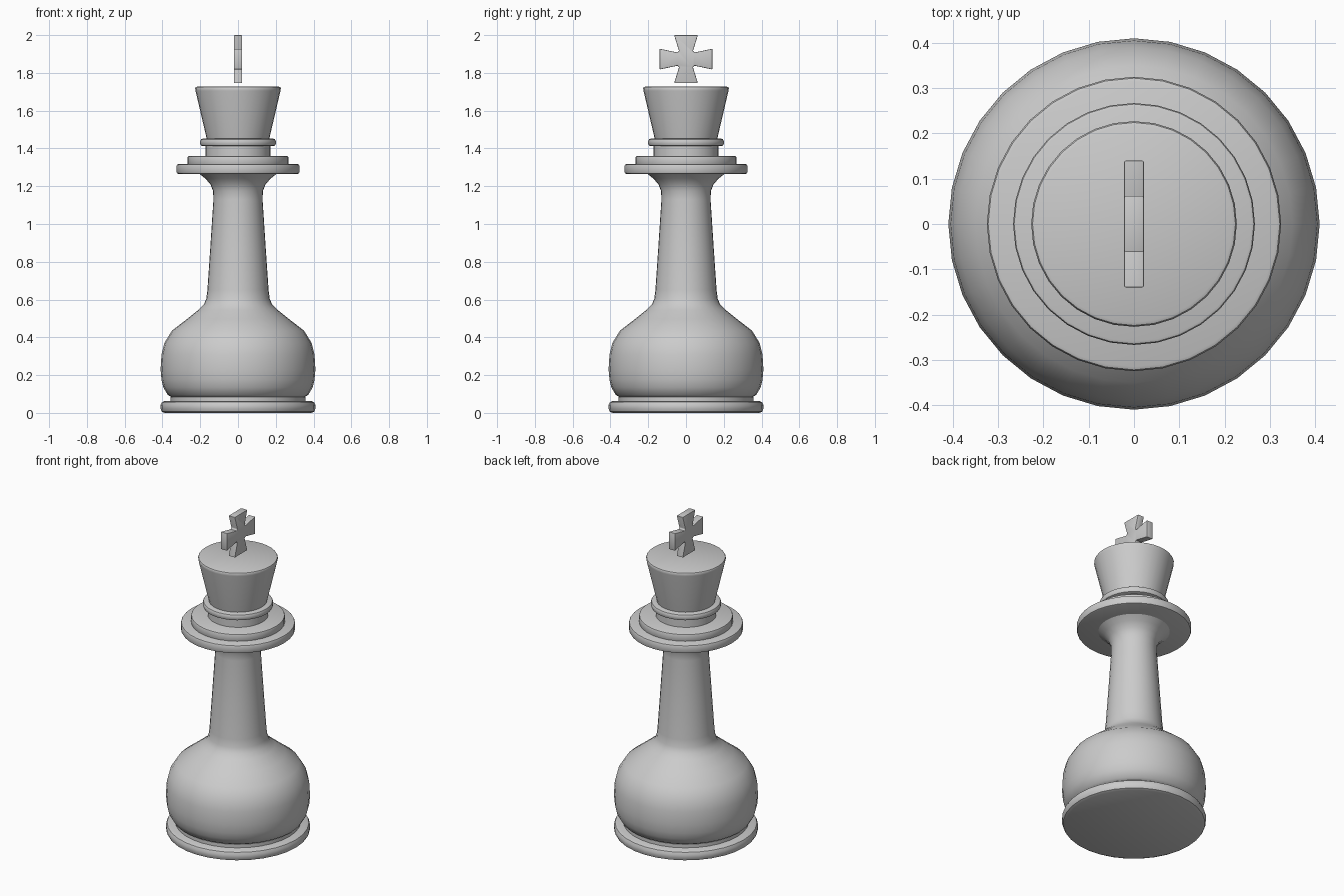
import bpy, bmesh, math

SEGMENTS = 32

old = bpy.data.objects.get("Cube")
if old:
    bpy.data.objects.remove(old, do_unlink=True)

grey = bpy.data.materials.new("plain grey")
grey.use_nodes = True
colour = (0.6, 0.6, 0.6, 1)
grey.diffuse_color = colour
grey.node_tree.nodes["Principled BSDF"].inputs["Base Color"].default_value = colour


def finish(bm, name, angle=40):
    """Turn a bmesh into a smooth-shaded object that keeps its sharp edges."""
    bmesh.ops.recalc_face_normals(bm, faces=bm.faces)
    mesh = bpy.data.meshes.new(name)
    bm.to_mesh(mesh)
    bm.free()
    mesh.materials.append(grey)
    obj = bpy.data.objects.new(name, mesh)
    bpy.context.collection.objects.link(obj)
    bpy.ops.object.select_all(action='DESELECT')
    obj.select_set(True)
    bpy.context.view_layer.objects.active = obj
    bpy.ops.object.shade_smooth_by_angle(angle=math.radians(angle))
    return obj


def lathe(name, profile):
    """Revolve (radius, height) points around z and cap both ends."""
    bm = bmesh.new()
    rings = []
    for r, z in profile:
        turns = [2 * math.pi * i / SEGMENTS for i in range(SEGMENTS)]
        rings.append([bm.verts.new((r * math.cos(a), r * math.sin(a), z)) for a in turns])
    for low, high in zip(rings, rings[1:]):
        for i in range(SEGMENTS):
            j = (i + 1) % SEGMENTS
            bm.faces.new((low[i], low[j], high[j], high[i]))
    bm.faces.new(rings[0])
    bm.faces.new(rings[-1])
    return finish(bm, name)


def disc(name, radius, bottom, top, b):
    """Round plate with chamfered rims."""
    c = b * 0.3
    return lathe(name, [(radius - b, bottom), (radius - c, bottom + c), (radius, bottom + b),
                        (radius, top - b), (radius - c, top - c), (radius - b, top)])


# Foot and the recess above it
disc("base_rim", 0.41, 0, 0.063, 0.022)
lathe("base_recess", [(0.357, 0.055), (0.357, 0.085)])

# Bulbous body flowing into the tapered stem
lathe("body_and_stem", [
    (0.345, 0.08), (0.372, 0.095), (0.395, 0.135), (0.405, 0.175), (0.41, 0.23),
    (0.405, 0.31), (0.39, 0.37), (0.35, 0.435), (0.27, 0.497), (0.21, 0.545),
    (0.182, 0.572), (0.168, 0.603), (0.162, 0.65), (0.147, 0.87), (0.13, 1.13),
    (0.132, 1.175), (0.146, 1.21), (0.172, 1.24), (0.21, 1.27)])

# Stepped collar
disc("collar_plate", 0.325, 1.265, 1.317, 0.01)
disc("collar_step", 0.267, 1.31, 1.36, 0.008)
lathe("neck", [(0.172, 1.35), (0.172, 1.42)])
disc("neck_ring", 0.2, 1.412, 1.452, 0.013)

# Flared crown
lathe("crown", [(0.163, 1.44), (0.225, 1.705), (0.227, 1.718), (0.224, 1.724), (0.217, 1.727)])

# Flared cross: one quarter outline mirrored round its centre
centre, half_thickness = 1.873, 0.022
quarter = [(0.14, 0.055), (0.045, 0.035), (0.037, 0.043), (0.063, 0.127)]
outline = quarter + [(-y, z) for y, z in reversed(quarter)]
outline += [(-y, -z) for y, z in quarter] + [(y, -z) for y, z in reversed(quarter)]
bm = bmesh.new()
face = bm.faces.new([bm.verts.new((-half_thickness, y, centre + z)) for y, z in outline])
side = bmesh.ops.extrude_face_region(bm, geom=[face])["geom"]
moved = [v for v in side if isinstance(v, bmesh.types.BMVert)]
bmesh.ops.translate(bm, verts=moved, vec=(2 * half_thickness, 0, 0))
bmesh.ops.recalc_face_normals(bm, faces=bm.faces)
sharp = [e for e in bm.edges if e.calc_face_angle(0) > 1]
bmesh.ops.bevel(bm, geom=sharp, offset=0.004, segments=2, affect='EDGES', profile=0.5)
finish(bm, "cross", 30)
